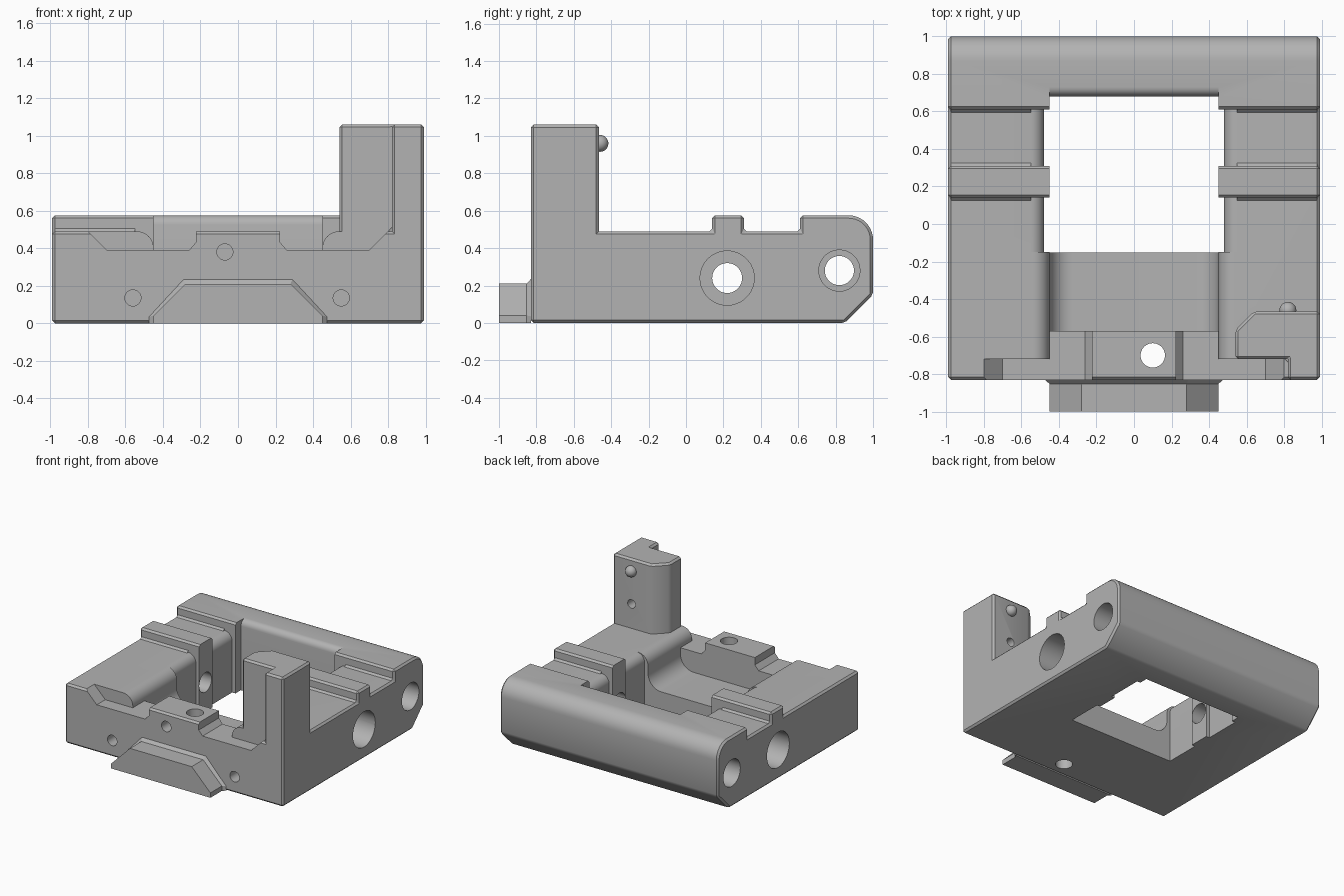
import bpy, bmesh
from math import sin, cos, pi, radians
from mathutils import Vector

if "Cube" in bpy.data.objects:
    bpy.data.objects.remove(bpy.data.objects["Cube"], do_unlink=True)

grey = bpy.data.materials.new("machined grey")
grey.use_nodes = True
COLOUR = (0.45, 0.45, 0.45, 1)
grey.diffuse_color = COLOUR
grey.node_tree.nodes["Principled BSDF"].inputs["Base Color"].default_value = COLOUR


def finish(name, bm):
    bmesh.ops.recalc_face_normals(bm, faces=bm.faces)
    mesh = bpy.data.meshes.new(name)
    bm.to_mesh(mesh)
    bm.free()
    mesh.materials.append(grey)
    ob = bpy.data.objects.new(name, mesh)
    bpy.context.collection.objects.link(ob)
    return ob


def place(axis, p, d):
    return Vector({"x": (d, *p), "y": (p[0], d, p[1]), "z": (*p, d)}[axis])


def prism(name, axis, pts, a, b, end=None):
    """Extrude a profile along an axis, optionally changing to another outline."""
    bm = bmesh.new()
    low = [bm.verts.new(place(axis, p, a)) for p in pts]
    high = [bm.verts.new(place(axis, p, b)) for p in end or pts]
    bm.faces.new(low)
    bm.faces.new(high)
    for i in range(len(pts)):
        j = (i + 1) % len(pts)
        bm.faces.new((low[i], low[j], high[j], high[i]))
    return finish(name, bm)


def arc(cx, cy, r, start, stop, steps=10):
    angles = [radians(start + (stop - start) * i / steps) for i in range(steps + 1)]
    return [(cx + r * cos(t), cy + r * sin(t)) for t in angles]


def rect(x0, x1, y0, y1):
    return [(x0, y0), (x1, y0), (x1, y1), (x0, y1)]


def rod(axis, u, v, r, a, b):
    return prism("cutter", axis, arc(u, v, r, 0, 350, 35), a, b)


def bake(ob):
    dep = bpy.context.evaluated_depsgraph_get()
    mesh = bpy.data.meshes.new_from_object(ob.evaluated_get(dep))
    ob.modifiers.clear()
    ob.data = mesh


def bevel(ob, width):
    mod = ob.modifiers.new("edge chamfer", "BEVEL")
    mod.width, mod.segments, mod.limit_method = width, 1, "ANGLE"
    mod.angle_limit = radians(25)
    bake(ob)


def combine(ob, other, operation="DIFFERENCE"):
    mod = ob.modifiers.new("combine", "BOOLEAN")
    mod.object, mod.operation, mod.solver = other, operation, "EXACT"
    bake(ob)
    bpy.data.objects.remove(other, do_unlink=True)


def mirror(pts):
    return pts + [(-x, z) for x, z in reversed(pts)]


# Main block from its side profile, with rail and rounded back bar
side = [(-.83, 0), (.85, 0), (1, .15)] + arc(.87, .445, .13, 0, 90) + [
    (.61, .575), (.61, .49), (.31, .49), (.31, .575), (.14, .575), (.14, .49), (-.83, .49)]
body = prism("body", "x", side, -.99, .99)
bevel(body, .015)

# Upright post with a chamfered inner corner and a stepped front
post = prism("post", "z", [(.54, -.72), (.82, -.72), (.82, -.83), (.99, -.83),
                           (.99, -.465), (.64, -.465), (.54, -.565)], .3, 1.06)
bevel(post, .015)
combine(body, post, "UNION")

# Central window, recessed a little further beside the rail
combine(body, prism("cutter", "z", rect(-.45, .45, -.151, .68), -.1, .8))
brow = [(.6, .7), (.6, .45)] + arc(.73, .525, .05, 180, 90, 6) + [(.73, .7)]
combine(body, prism("cutter", "x", brow, -.449, .449))
recess = mirror([(.535, .7)] + arc(.55, .42, .07, 90, 180) + [(.48, -.1)])
for y0, y1 in ((-.15, .14), (.31, .61)):
    combine(body, prism("cutter", "y", recess, y0, y1))

# Scooped shelf with rounded shoulders and filleted floor corners
shoulder = [(.538, .7)] + arc(.538, .402, .088, 90, 180)
scoop = mirror(shoulder + arc(.33, .34, .12, 0, -90))
combine(body, prism("cutter", "y", scoop, -.57, -.149))

# Front lip with its raised centre, then the wider front step
bump = [(.26, .39), (.225, .43), (.225, .5), (.185, .53)]
combine(body, prism("cutter", "y", mirror(shoulder + [(.45, .39)] + bump), -.721, -.569))
step = mirror([(.82, 1.3), (.82, .51), (.7, .39)] + bump)
combine(body, prism("cutter", "y", step, -.9, -.72))

# Cross bores with counterbores on both sides
for y, z, r, wide, depth in ((.22, .24, .08, .145, .3), (.82, .28, .078, .11, .2)):
    combine(body, rod("x", y, z, r, -1.1, 1.1))
    for s in (-1, 1):
        combine(body, rod("x", y, z, wide, s * (.99 - depth), s * 1.1))

# Lip bore, front screw holes and post hole
combine(body, rod("z", .1, -.7, .065, -.1, .8))
for x, z in ((-.07, .38), (-.56, .135), (.55, .135)):
    combine(body, rod("y", x, z, .043, -.9, -.62))
combine(body, rod("y", .82, .69, .035, -.6, -.4))

# Dovetail tongue on the front, flaring where it meets the block
tongue = mirror([(.45, 0), (.45, .04), (.28, .21)])
flare = mirror([(.475, 0), (.475, .035), (.29, .235)])
prism("front_tongue", "y", tongue, -1, -.85)
prism("tongue_flare", "y", tongue, -.852, -.829, flare)

# Detent ball on the back of the post
bm = bmesh.new()
bmesh.ops.create_uvsphere(bm, u_segments=24, v_segments=14, radius=.045)
bmesh.ops.translate(bm, verts=bm.verts, vec=(.82, -.46, .96))
ball = finish("detent_ball", bm)

# Smooth curved surfaces while keeping machined edges crisp
for ob in (body, ball):
    bpy.ops.object.select_all(action="DESELECT")
    ob.select_set(True)
    bpy.context.view_layer.objects.active = ob
    bpy.ops.object.shade_smooth_by_angle(angle=radians(25))
